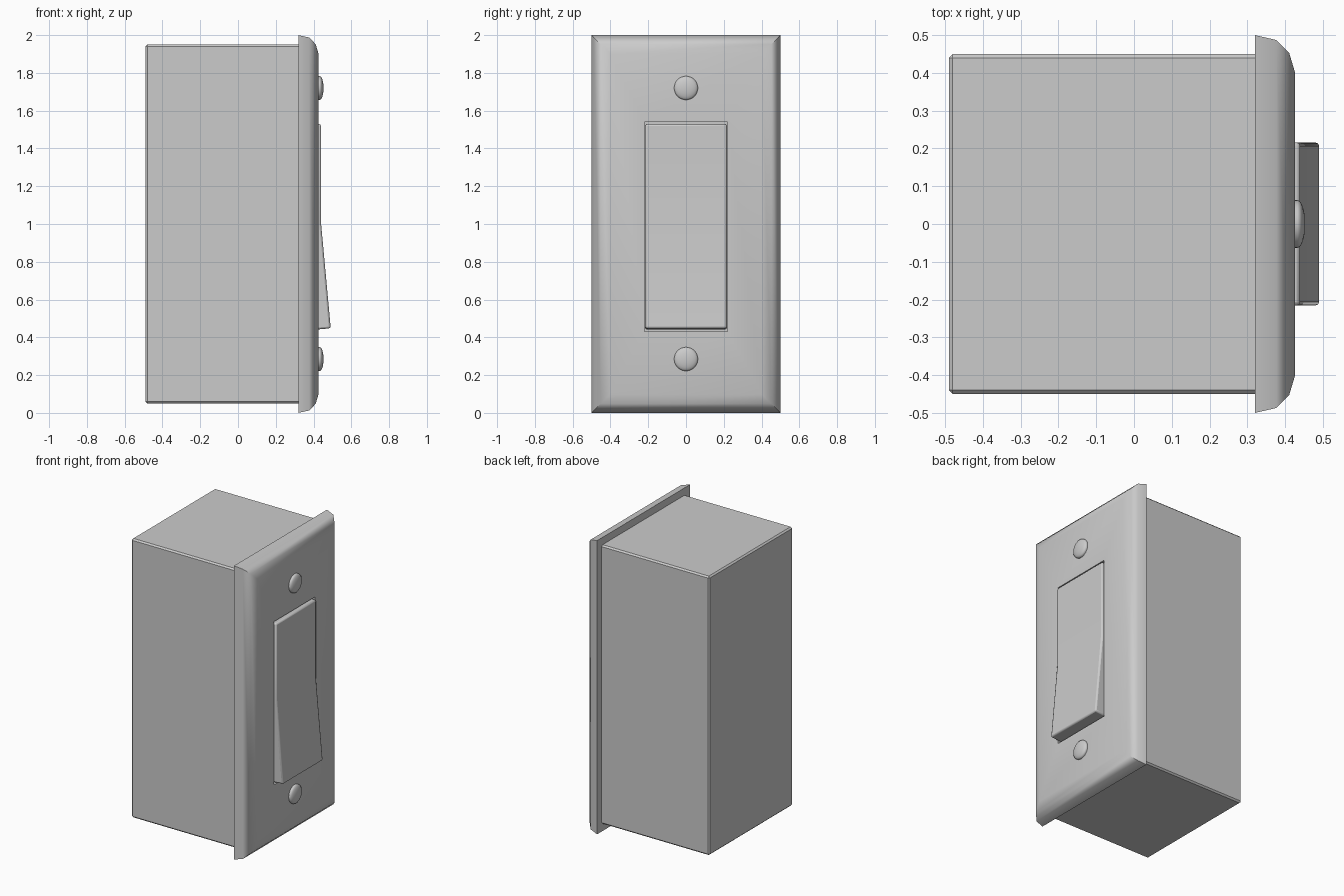
import bpy, bmesh, math
from mathutils import Matrix

if "Cube" in bpy.data.objects:
    bpy.data.objects.remove(bpy.data.objects["Cube"])


def finish(name, bm, smooth_angle=None):
    bmesh.ops.recalc_face_normals(bm, faces=bm.faces)
    mesh = bpy.data.meshes.new(name)
    bm.to_mesh(mesh)
    bm.free()
    if smooth_angle:
        mesh.shade_smooth()
        mesh.set_sharp_from_angle(angle=math.radians(smooth_angle))
    obj = bpy.data.objects.new(name, mesh)
    bpy.context.collection.objects.link(obj)
    return obj


# Wall box behind the plate, chamfered everywhere except where it meets the plate
FRONT = 0.32
bm = bmesh.new()
bmesh.ops.create_cube(bm, size=1, matrix=Matrix.Translation((-0.085, 0, 1.0))
                      @ Matrix.Diagonal((0.81, 0.9, 1.9, 1)))
edges = [e for e in bm.edges if min(v.co.x for v in e.verts) < 0]
bmesh.ops.bevel(bm, geom=edges, offset=0.01, segments=1, affect='EDGES')
finish("wall_box", bm)

# Cover plate: rectangular rings (x, half width, z low, z high), from the
# back rim over the rounded edge and into the rocker opening
rings = [(FRONT, 0.50, 0.0, 2.0),
         (0.377, 0.487, 0.013, 1.987),
         (0.411, 0.452, 0.048, 1.952),
         (0.426, 0.402, 0.098, 1.902),
         (0.426, 0.22, 0.43, 1.541),
         (FRONT, 0.22, 0.43, 1.541)]
bm = bmesh.new()
loops = [[bm.verts.new(p) for p in ((x, -w, a), (x, w, a), (x, w, b), (x, -w, b))]
         for x, w, a, b in rings]
for i, ring in enumerate(loops):
    nxt = loops[(i + 1) % len(loops)]
    for j in range(4):
        k = (j + 1) % 4
        bm.faces.new((ring[j], ring[k], nxt[k], nxt[j]))
finish("cover_plate", bm, 40)

# Rocker paddle: bent side profile (x, z) extruded across y, softened edges
profile = [(0.325, 0.44), (0.426, 0.442), (0.491, 0.448), (0.44, 1.0),
           (0.44, 1.528), (0.325, 1.53)]
bm = bmesh.new()
side = bm.faces.new([bm.verts.new((x, -0.216, z)) for x, z in profile])
moved = bmesh.ops.extrude_face_region(bm, geom=[side], use_keep_orig=True)
bmesh.ops.translate(bm, vec=(0, 0.432, 0),
                    verts=[v for v in moved["geom"] if isinstance(v, bmesh.types.BMVert)])
rocker = finish("rocker_paddle", bm, 35)
bev = rocker.modifiers.new("soft_edges", 'BEVEL')
bev.width = 0.01
bev.segments = 2
bev.limit_method = 'ANGLE'
bev.angle_limit = math.radians(30)

# Domed screw heads above and below the rocker, turned around the x axis
for name, z in (("upper_screw", 1.72), ("lower_screw", 0.285)):
    bm = bmesh.new()
    dome = [(0.41, 0.063), (0.433, 0.063)]
    dome += [(0.433 + 0.02 * math.sin(t), 0.063 * math.cos(t))
             for t in (math.radians(15 * i) for i in range(1, 6))]
    dome.append((0.453, 0.0))
    pts = [bm.verts.new((x, 0, z + r)) for x, r in dome]
    path = [bm.edges.new(pair) for pair in zip(pts, pts[1:])]
    bmesh.ops.spin(bm, geom=pts + path, cent=(0, 0, z), axis=(1, 0, 0),
                   angle=math.tau, steps=32, use_merge=True)
    bmesh.ops.remove_doubles(bm, verts=bm.verts, dist=0.0005)
    rim = [e for e in bm.edges if e.is_boundary]
    bmesh.ops.holes_fill(bm, edges=rim)
    finish(name, bm, 50)
